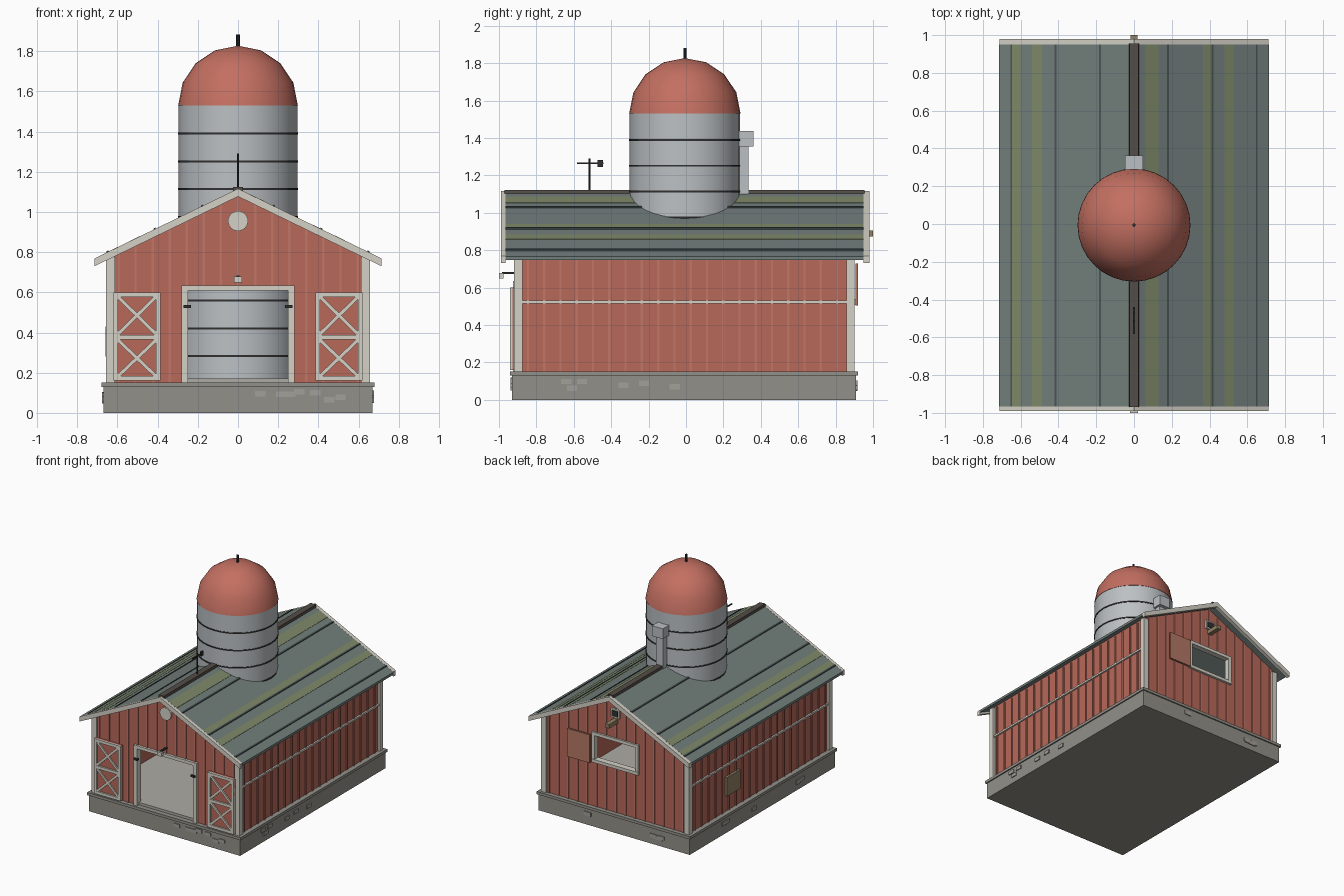
import bpy, bmesh, math, random
from mathutils import Vector

if "Cube" in bpy.data.objects:
    bpy.data.objects.remove(bpy.data.objects["Cube"])

random.seed(4)

def mat(name, c):
    m = bpy.data.materials.new(name)
    m.diffuse_color = (*c, 1)
    m.use_nodes = True
    m.node_tree.nodes["Principled BSDF"].inputs["Base Color"].default_value = m.diffuse_color
    return m

RED = mat("barn_red", (.48, .14, .10))
BATTEN = mat("batten_red", (.53, .18, .14))
CREAM = mat("cream_trim", (.66, .64, .57))
STONE = mat("stone", (.29, .28, .25))
BLOCK = mat("stone_block", (.36, .35, .32))
FLOOR = mat("floor", (.42, .41, .37))
ROOF = mat("roof_metal", (.17, .21, .20))
MOSS = mat("moss", (.21, .25, .14))
SEAM = mat("roof_seam", (.07, .09, .09))
RIDGE = mat("ridge_brown", (.09, .075, .065))
DARK = mat("dark_iron", (.03, .03, .03))
STEEL = mat("silo_steel", (.50, .53, .55))
DOME = mat("dome_red", (.55, .16, .12))
WOOD = mat("wood", (.28, .22, .13))
SHUT = mat("shutter", (.45, .19, .13))

def finish(name, bm, m):
    bmesh.ops.recalc_face_normals(bm, faces=bm.faces[:])
    me = bpy.data.meshes.new(name)
    bm.to_mesh(me)
    bm.free()
    o = bpy.data.objects.new(name, me)
    bpy.context.collection.objects.link(o)
    me.materials.append(m)
    return o

def prism(name, pts, y0, y1, m):
    """Extrude an xz outline along y."""
    bm = bmesh.new()
    a = [bm.verts.new((x, y0, z)) for x, z in pts]
    b = [bm.verts.new((x, y1, z)) for x, z in pts]
    bm.faces.new(a)
    bm.faces.new(b[::-1])
    n = len(pts)
    for i in range(n):
        bm.faces.new((a[i], b[i], b[(i + 1) % n], a[(i + 1) % n]))
    return finish(name, bm, m)

def box(name, x0, x1, y0, y1, z0, z1, m):
    return prism(name, [(x0, z0), (x1, z0), (x1, z1), (x0, z1)], y0, y1, m)

def beam(name, p, q, w, y0, y1, m):
    """Straight board between two xz points."""
    p, q = Vector(p), Vector(q)
    d = (q - p).normalized() * w / 2
    n = Vector((-d.y, d.x))
    return prism(name, [tuple(v) for v in (p + n, p - n, q - n, q + n)], y0, y1, m)

def lathe(name, prof, m, cx=0, cy=0, segs=32):
    """Spin an (r, z) profile about a vertical axis."""
    bm = bmesh.new()
    vs = [bm.verts.new((r, 0, z)) for r, z in prof]
    es = [bm.edges.new((vs[i], vs[i + 1])) for i in range(len(vs) - 1)]
    bmesh.ops.spin(bm, geom=vs + es, cent=(0, 0, 0), axis=(0, 0, 1), angle=2 * math.pi, steps=segs)
    bmesh.ops.remove_doubles(bm, verts=bm.verts[:], dist=1e-5)
    bmesh.ops.translate(bm, verts=bm.verts[:], vec=(cx, cy, 0))
    o = finish(name, bm, m)
    bpy.context.view_layer.objects.active = o
    o.select_set(True)
    bpy.ops.object.shade_smooth_by_angle(angle=math.radians(35))
    o.select_set(False)
    return o

def R(x):
    """Underside height of the roof."""
    return 1.095 - .486 * abs(x)

def roof_strip(name, x0, x1, t0, t1, y0, y1, m):
    return prism(name, [(x0, R(x0) + t0), (x1, R(x1) + t0), (x1, R(x1) + t1), (x0, R(x0) + t1)], y0, y1, m)

# foundation, ledge and floor
box("foundation", -.67, .67, -.93, .91, 0, .13, STONE)
box("foundation_ledge", -.68, .68, -.94, .92, .13, .152, STONE)
box("floor", -.62, .62, -.90, .88, .15, .172, FLOOR)

# raised stones, read off on front and right, scattered on back and left
for x, z in [(.11, .095), (.215, .092), (.26, .092), (.305, .105), (.385, .10), (.455, .065), (.51, .077)]:
    box("front_stone", x - .026, x + .026, -.937, -.92, z - .014, z + .014, BLOCK)
for y, z in [(-.64, .098), (-.555, .098), (-.61, .062), (-.335, .078), (-.225, .088), (-.06, .07)]:
    box("right_stone", .66, .677, y - .027, y + .027, z - .014, z + .014, BLOCK)
for i in range(6):
    x, y, z = random.uniform(-.55, .3), random.uniform(-.6, .7), random.uniform(.05, .1)
    box("back_stone", x - .027, x + .027, .90, .917, z - .014, z + .014, BLOCK)
    box("left_stone", -.677, -.66, y - .027, y + .027, z - .014, z + .014, BLOCK)

# walls, with door notch in front and window gap at back
W = .64
prism("front_wall", [(-W, .15), (-.255, .15), (-.255, .61), (.255, .61), (.255, .15), (W, .15),
                     (W, R(W)), (0, R(0)), (-W, R(W))], -.905, -.88, RED)
prism("back_gable", [(-W, .73), (W, .73), (W, R(W)), (0, R(0)), (-W, R(W))], .86, .885, RED)
box("back_wall_low", -W, W, .86, .885, .15, .53, RED)
for s in (-1, 1):
    a, b = sorted((s * .185, s * W))
    box("back_wall_side", a, b, .86, .885, .53, .73, RED)
    a, b = sorted((s * .615, s * W))
    box("side_wall", a, b, -.88, .86, .15, R(W), RED)

# battens
for i in range(-7, 8):
    x = i * .085
    zf = .15 if abs(x) > .28 else .63
    box("front_batten", x - .006, x + .006, -.912, -.90, zf, R(x), BATTEN)
    if abs(x) < .2:
        box("back_batten", x - .006, x + .006, .88, .892, .15, .52, BATTEN)
        box("back_batten", x - .006, x + .006, .88, .892, .74, R(x), BATTEN)
    else:
        box("back_batten", x - .006, x + .006, .88, .892, .15, R(x), BATTEN)

# things mirrored left and right
for s in (-1, 1):
    def sbox(name, xa, xb, *r):
        a, b = sorted((s * xa, s * xb))
        return box(name, a, b, *r)
    for i in range(20):
        y = -.845 + i * .087
        sbox("side_batten", .635, .648, y - .006, y + .006, .15, .77, BATTEN)
    sbox("side_rail", .635, .653, -.88, .86, .516, .53, CREAM)
    for y0, y1 in ((-.92, -.875), (.858, .90)):
        sbox("corner_trim", .612, .657, y0, y1, .15, .775, CREAM)
    sbox("door_jamb", .25, .28, -.925, -.875, .15, .635, CREAM)
    sbox("door_catch", .235, .27, -.94, -.92, .522, .536, DARK)
    sbox("window_jamb", .18, .206, .855, .90, .51, .75, CREAM)

    # cross-braced barn doors
    xa, xb = s * .385, s * .62
    sbox("door_panel", .385, .62, -.927, -.91, .16, .60, RED)
    for x in (.385, .597):
        sbox("door_stile", x, x + .023, -.94, -.92, .16, .60, CREAM)
    for z in (.16, .365, .577):
        sbox("door_rail", .385, .62, -.94, -.92, z, z + .023, CREAM)
    for z0, z1 in ((.175, .37), (.385, .585)):
        beam("door_brace", (s * .40, z0), (s * .605, z1), .018, -.936, -.92, CREAM)
        beam("door_brace", (s * .605, z0), (s * .40, z1), .018, -.937, -.92, CREAM)

    # roof slope, seams and barge boards
    roof_strip("roof_slope", 0, s * .715, 0, .02, -.965, .95, ROOF)
    for x in (.18, .415, .65):
        roof_strip("roof_seam", s * (x - .005), s * (x + .005), .015, .027, -.965, .95, SEAM)
    for y0, y1 in ((-.99, -.965), (.95, .98)):
        roof_strip("barge_board", 0, s * .713, -.018, .021, y0, y1, CREAM)

# weathered roof strips and ridge cap
for x0, x1 in ((-.645, -.60), (-.54, -.487), (.06, .13), (.365, .41), (.48, .53)):
    roof_strip("weathered_strip", x0, x1, .018, .022, -.965, .95, MOSS)
prism("ridge_cap", [(-.027, 1.095), (.027, 1.095), (.024, 1.123), (-.024, 1.123)], -.97, .955, RIDGE)

# front details
box("door_lintel", -.28, .28, -.925, -.875, .61, .635, CREAM)
vent = lathe("gable_disc", [(0, -.008), (.05, -.008), (.05, .008), (0, .008)], CREAM, segs=24)
vent.rotation_euler.x = math.pi / 2
vent.location = (0, -.913, .955)
box("lamp_arm", -.007, .007, -.985, -.90, .672, .684, DARK)
box("lamp_shade", -.02, .02, -1.0, -.975, .648, .678, CREAM)

# back window, shutter, hay beam and small vent
box("window_head", -.206, .206, .855, .90, .725, .75, CREAM)
box("window_sill", -.206, .206, .855, .905, .51, .535, CREAM)
box("window_shutter", .21, .41, .905, .92, .505, .73, SHUT)
box("hay_beam", -.018, .018, .88, 1.0, .873, .905, WOOD)
box("back_vent_frame", -.04, .04, .88, .90, .915, .985, CREAM)
box("back_vent_slot", -.028, .028, .89, .905, .927, .973, DARK)

# left wall patch
box("wall_patch", -.66, -.635, .25, .42, .28, .43, WOOD)

# silo
CY, SR = -.006, .295
lathe("silo_body", [(0, .165), (SR, .165), (SR, 1.535), (0, 1.535)], STEEL, 0, CY)
for i in range(9):
    z = .282 + i * .1385
    lathe("silo_band", [(SR - .005, z - .005), (SR + .004, z - .005), (SR + .004, z + .005), (SR - .005, z + .005),
                        (SR - .005, z - .005)], DARK, 0, CY)
dome = [(.298 * math.cos(math.radians(22.5 * i)), 1.53 + .297 * math.sin(math.radians(22.5 * i))) for i in range(4)]
lathe("silo_dome", [(0, 1.53)] + dome + [(0, 1.827)], DOME, 0, CY)
lathe("dome_finial", [(0, 1.80), (.009, 1.80), (.009, 1.882), (0, 1.882)], DARK, 0, CY, 10)
box("silo_chute", -.03, .03, .26, .335, 1.09, 1.37, STEEL)
box("chute_head", -.048, .048, .275, .362, 1.355, 1.437, STEEL)

# weathervane
lathe("vane_pole", [(0, 1.10), (.005, 1.10), (.005, 1.29), (0, 1.29)], DARK, 0, -.515, 8)
box("vane_arrow", -.004, .004, -.582, -.44, 1.261, 1.269, DARK)
box("vane_tail", -.006, .006, -.472, -.444, 1.246, 1.282, DARK)
